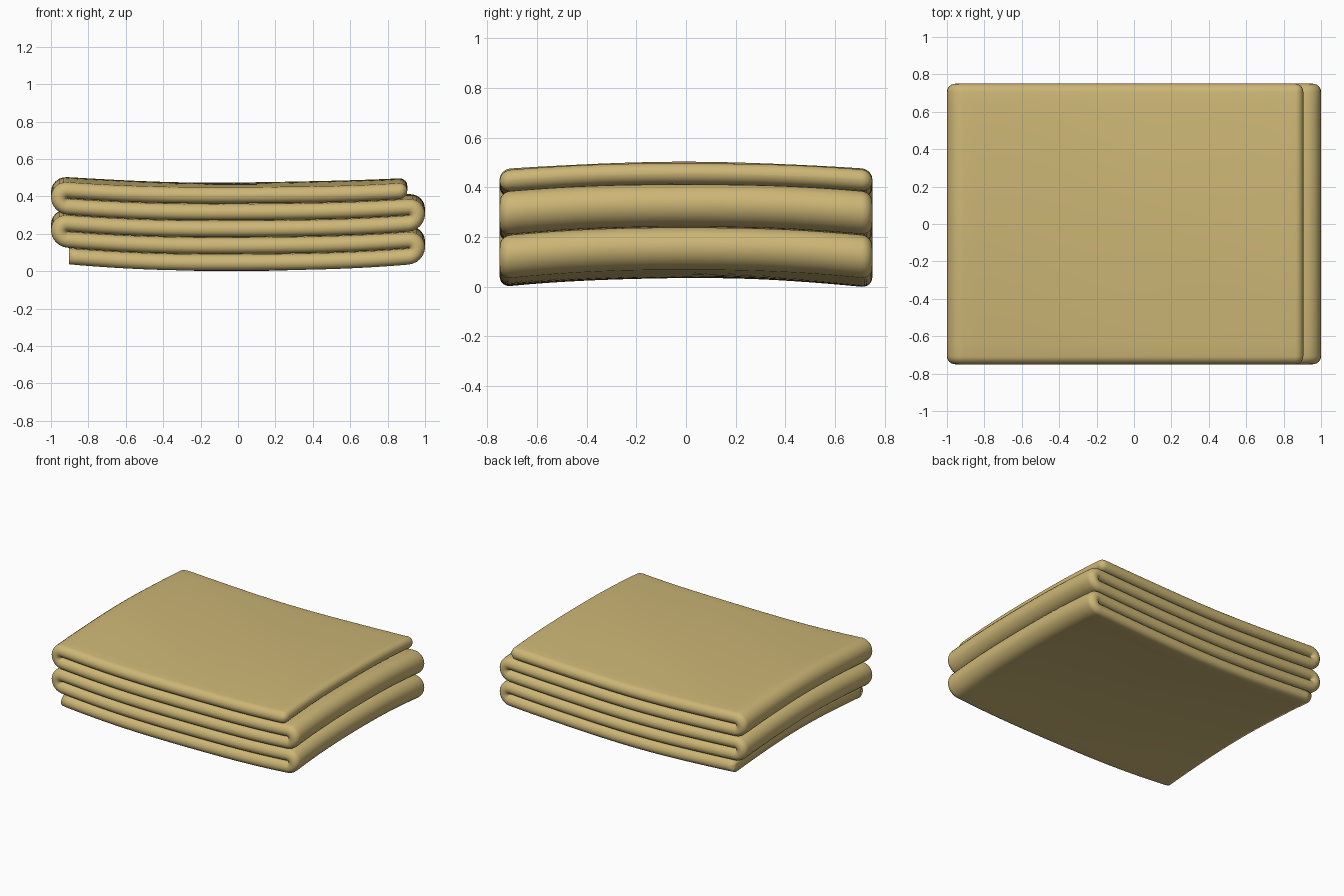
import bpy, bmesh, math

if "Cube" in bpy.data.objects:
    bpy.data.objects.remove(bpy.data.objects["Cube"])

LAYERS, PITCH, H = 5, 0.09, 0.0435       # layer count, spacing, half thickness
HALF_W, X_END = 0.75, 0.905              # half depth in y, free edge in x
R = PITCH / 2                            # fold radius of the centre line
X_FOLD = 1.0 - H - R

# Zig-zag centre line: (x, z, normal x, normal z, inset toward the rim)
path = []
for k in range(LAYERS):
    d = 1 if k % 2 == 0 else -1          # travel direction of this layer
    z = H + k * PITCH
    nz = d                               # normal keeps its side through folds
    x0 = -X_END * d if k == 0 else -X_FOLD * d
    x1 = X_END * d if k == LAYERS - 1 else X_FOLD * d
    if k == 0:                           # rounded first free edge
        for i in range(7):
            a = (0.04 + 0.96 * i / 7) * math.pi / 2
            path.append((x0 + d * H * (1 - math.cos(math.pi / 2 - a)), z, 0, nz, math.sin(a)))
        x0 += H * d
    if k == LAYERS - 1:
        x1 -= H * d
    for i in range(25):
        path.append((x0 + (x1 - x0) * i / 24, z, 0, nz, 1))
    if k < LAYERS - 1:                   # half-circle fold up to the next layer
        for i in range(1, 12):
            a = -math.pi / 2 + math.pi * i / 12
            path.append((x1 + d * R * math.cos(a), z + R + R * math.sin(a),
                         -d * d * d * math.cos(a) * d, -math.sin(a) * d, 1))
    else:                                # rounded last free edge
        for i in range(1, 8):
            a = (1 - 0.96 * i / 7) * math.pi / 2
            path.append((x1 + d * H * math.cos(a), z, 0, nz, math.sin(a)))


def section(s):
    """Flat stadium cross-section as (y, offset) pairs; s < 1 at free edges."""
    w, h = HALF_W - H, H * s
    pts = []
    for side in (1, -1):
        for i in range(1, 20):
            pts.append((side * w * (2 * i / 20 - 1), -side * h))
        for i in range(13):
            a = -math.pi / 2 + math.pi * i / 12
            pts.append((side * (w + h * math.cos(a)), side * h * math.sin(a)))
    return pts


def drape(x, y, z):
    """Sag along the length and arch across the depth, softer near the top."""
    t = z / 0.45
    return (z + (0.034 - 0.008 * t) * (x / 0.9) ** 2
            + (0.035 - 0.008 * t) * (1 - abs(y / 0.72) ** 2)
            + 0.002 * math.sin(5 * x + 3 * y) * math.cos(4 * y))


# Blanket: sweep the section along the zig-zag
bm = bmesh.new()
rings = []
for i, (x, z, nx, nz, s) in enumerate(path):
    # keep one continuous normal: perpendicular to the local travel direction
    n = math.hypot(nx, nz)
    d = 1 if nz > 0 else -1
    a, b = path[max(i - 1, 0)], path[min(i + 1, len(path) - 1)]
    tx, tz = b[0] - a[0], b[1] - a[1]
    n = math.hypot(tx, tz)
    nx, nz = -tz / n, tx / n
    ring = []
    for y, o in section(s):
        px, pz = x + nx * o, z + nz * o
        ring.append(bm.verts.new((px, y, drape(px, y, pz))))
    rings.append(ring)
N = len(rings[0])
for r0, r1 in zip(rings, rings[1:]):
    for j in range(N):
        bm.faces.new((r0[j], r0[(j + 1) % N], r1[(j + 1) % N], r1[j]))
bm.faces.new(rings[0])
bm.faces.new(rings[-1])
bmesh.ops.recalc_face_normals(bm, faces=bm.faces)
low = min(v.co.z for v in bm.verts)
for v in bm.verts:
    v.co.z -= low

mesh = bpy.data.meshes.new("folded_blanket")
bm.to_mesh(mesh)
bm.free()
blanket = bpy.data.objects.new("folded_blanket", mesh)
bpy.context.collection.objects.link(blanket)
for p in mesh.polygons:
    p.use_smooth = True

# Tan cloth
cloth = bpy.data.materials.new("tan_cloth")
cloth.diffuse_color = (0.61, 0.47, 0.18, 1)
cloth.use_nodes = True
cloth.node_tree.nodes["Principled BSDF"].inputs["Base Color"].default_value = cloth.diffuse_color
mesh.materials.append(cloth)
